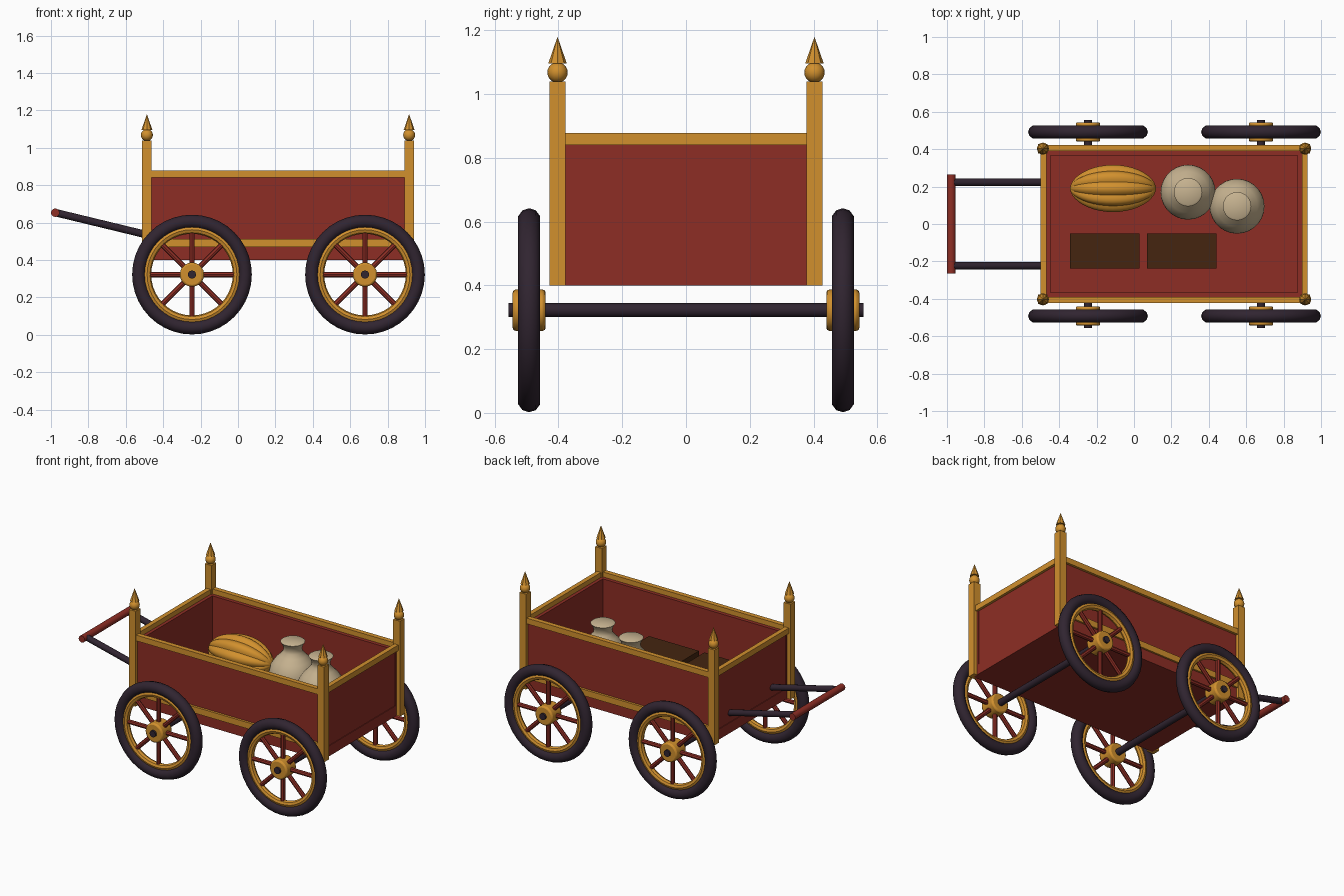
import bpy, math
from mathutils import Vector

if "Cube" in bpy.data.objects:
    bpy.data.objects.remove(bpy.data.objects["Cube"])

def mat(name, c):
    m = bpy.data.materials.new(name)
    m.diffuse_color = (*c, 1)
    m.use_nodes = True
    m.node_tree.nodes["Principled BSDF"].inputs["Base Color"].default_value = m.diffuse_color
    return m

RED = mat("red_paint", (0.27, 0.027, 0.018))
GOLD = mat("gold_trim", (0.64, 0.28, 0.027))
DARK = mat("dark_iron", (0.03, 0.018, 0.03))
TAN = mat("sack_cloth", (0.57, 0.45, 0.28))
BROWN = mat("brown_wood", (0.058, 0.018, 0.005))

def finish(name, m, smooth=False):
    o = bpy.context.object
    o.name = name
    o.data.materials.clear()
    o.data.materials.append(m)
    if smooth:
        bpy.ops.object.shade_smooth_by_angle(angle=math.radians(40))
    return o

def box(name, m, x0, x1, y0, y1, z0, z1):
    bpy.ops.mesh.primitive_cube_add(size=1, location=((x0+x1)/2, (y0+y1)/2, (z0+z1)/2))
    o = bpy.context.object
    o.scale = (x1-x0, y1-y0, z1-z0)
    bpy.ops.object.transform_apply(location=False, rotation=False, scale=True)
    return finish(name, m)

def rod(name, m, a, b, r, n=12):
    a, b = Vector(a), Vector(b)
    d = b - a
    bpy.ops.mesh.primitive_cylinder_add(vertices=n, radius=r, depth=d.length, location=(a+b)/2,
                                        rotation=d.to_track_quat('Z', 'Y').to_euler())
    return finish(name, m, True)

def ring(name, m, loc, R, r, n):
    bpy.ops.mesh.primitive_torus_add(major_radius=R, minor_radius=r, major_segments=40, minor_segments=n,
                                     location=loc, rotation=(math.pi/2, 0, 0))
    return finish(name, m, True)

def grid_mesh(name, m, rows, loc):
    """Closed-ring rows joined by quads, with capped ends."""
    n = len(rows[0])
    verts = [v for r in rows for v in r]
    faces = [(i*n+j, i*n+(j+1) % n, (i+1)*n+(j+1) % n, (i+1)*n+j)
             for i in range(len(rows)-1) for j in range(n)]
    faces += [tuple(reversed(range(n))), tuple(range(len(verts)-n, len(verts)))]
    me = bpy.data.meshes.new(name)
    me.from_pydata(verts, [], faces)
    o = bpy.data.objects.new(name, me)
    o.location = loc
    bpy.context.collection.objects.link(o)
    bpy.ops.object.select_all(action='DESELECT')
    bpy.context.view_layer.objects.active = o
    o.select_set(True)
    return finish(name, m, True)

X0, X1, CX = -0.487, 0.915, 0.214

# Cart bed: floor and four walls
box("floor", RED, X0, X1, -0.41, 0.41, 0.40, 0.47)
for s, side in ((-1, "front"), (1, "back")):
    y0, y1 = sorted((s*0.366, s*0.406))
    box(side + "_wall", RED, X0, X1, y0, y1, 0.46, 0.845)
    # Gold rails along the long sides
    y0, y1 = sorted((s*0.39, s*0.422))
    box(side + "_top_rail", GOLD, X0, X1, y0, y1, 0.84, 0.878)
    box(side + "_lower_strip", GOLD, X0, X1, y0, y1, 0.47, 0.512)
for s, side in ((-1, "left"), (1, "right")):
    x0, x1 = sorted((CX + s*0.661, CX + s*0.697))
    box(side + "_wall", RED, x0, x1, -0.38, 0.38, 0.46, 0.845)
    x0, x1 = sorted((CX + s*0.683, CX + s*0.714))
    box(side + "_top_rail", GOLD, x0, x1, -0.41, 0.41, 0.84, 0.878)

# Corner posts with ball and spike finials
for x in (X0, X1):
    for y in (-0.403, 0.403):
        box("corner_post", GOLD, x-0.025, x+0.025, y-0.025, y+0.025, 0.40, 1.04)
        bpy.ops.mesh.primitive_uv_sphere_add(segments=16, ring_count=10, radius=0.032, location=(x, y, 1.068))
        finish("finial_ball", GOLD, True)
        bpy.ops.mesh.primitive_cone_add(vertices=8, radius1=0.029, depth=0.084, location=(x, y, 1.138))
        finish("finial_spike", GOLD)

# Wheels and axles
ZW = 0.322
for x in (-0.246, 0.679):
    rod("axle", DARK, (x, -0.557, ZW), (x, 0.557, ZW), 0.022)
    for s in (-1, 1):
        c = Vector((x, s*0.492, ZW))
        ring("tire", DARK, c, 0.284, 0.036, 10)
        ring("wheel_rim", GOLD, c, 0.24, 0.022, 8)
        hub = rod("wheel_hub", GOLD, c - Vector((0, 0.052, 0)), c + Vector((0, 0.052, 0)), 0.065, 20)
        bev = hub.modifiers.new("bevel", 'BEVEL')
        bev.width, bev.segments = 0.01, 2
        for k in range(8):
            a = k*math.pi/4
            d = Vector((math.cos(a), 0, math.sin(a)))
            rod("spoke", RED, c + d*0.05, c + d*0.235, 0.0145, 8)

# Pull handle
for y in (-0.223, 0.223):
    rod("handle_shaft", DARK, (-0.975, y, 0.653), (-0.475, y, 0.532), 0.02)
rod("handle_grip", RED, (-0.977, -0.265, 0.653), (-0.977, 0.265, 0.653), 0.023)

# Ribbed gourd lying along x
rows = []
N, LOBES, SEG = 20, 10, 80
for i in range(N + 1):
    t = -math.pi/2 + math.pi*i/N
    x, r = 0.23*math.sin(t), 0.131*max(math.cos(t), 0.04)**1.1
    row = []
    for j in range(SEG):
        a = 2*math.pi*j/SEG
        q = r*(0.88 + 0.12*abs(math.sin(a*LOBES/2)))
        row.append((x, q*math.cos(a), q*math.sin(a)))
    rows.append(row)
grid_mesh("gourd", GOLD, rows, (-0.112, 0.19, 0.60))

# Tied sacks, turned from a profile of (radius, height)
profile = [(0.11, 0), (0.135, 0.03), (0.147, 0.09), (0.146, 0.14), (0.136, 0.185), (0.11, 0.225),
           (0.08, 0.255), (0.06, 0.28), (0.056, 0.3), (0.064, 0.325), (0.076, 0.345), (0.066, 0.352)]
for x, y in ((0.289, 0.17), (0.551, 0.095)):
    rows = [[(r*math.cos(2*math.pi*j/28), r*math.sin(2*math.pi*j/28), z) for j in range(28)]
            for r, z in profile]
    grid_mesh("sack", TAN, rows, (x, y, 0.468))

# Wooden crates
for x in (-0.342, 0.07):
    box("crate", BROWN, x, x + 0.372, -0.238, -0.052, 0.468, 0.625)
